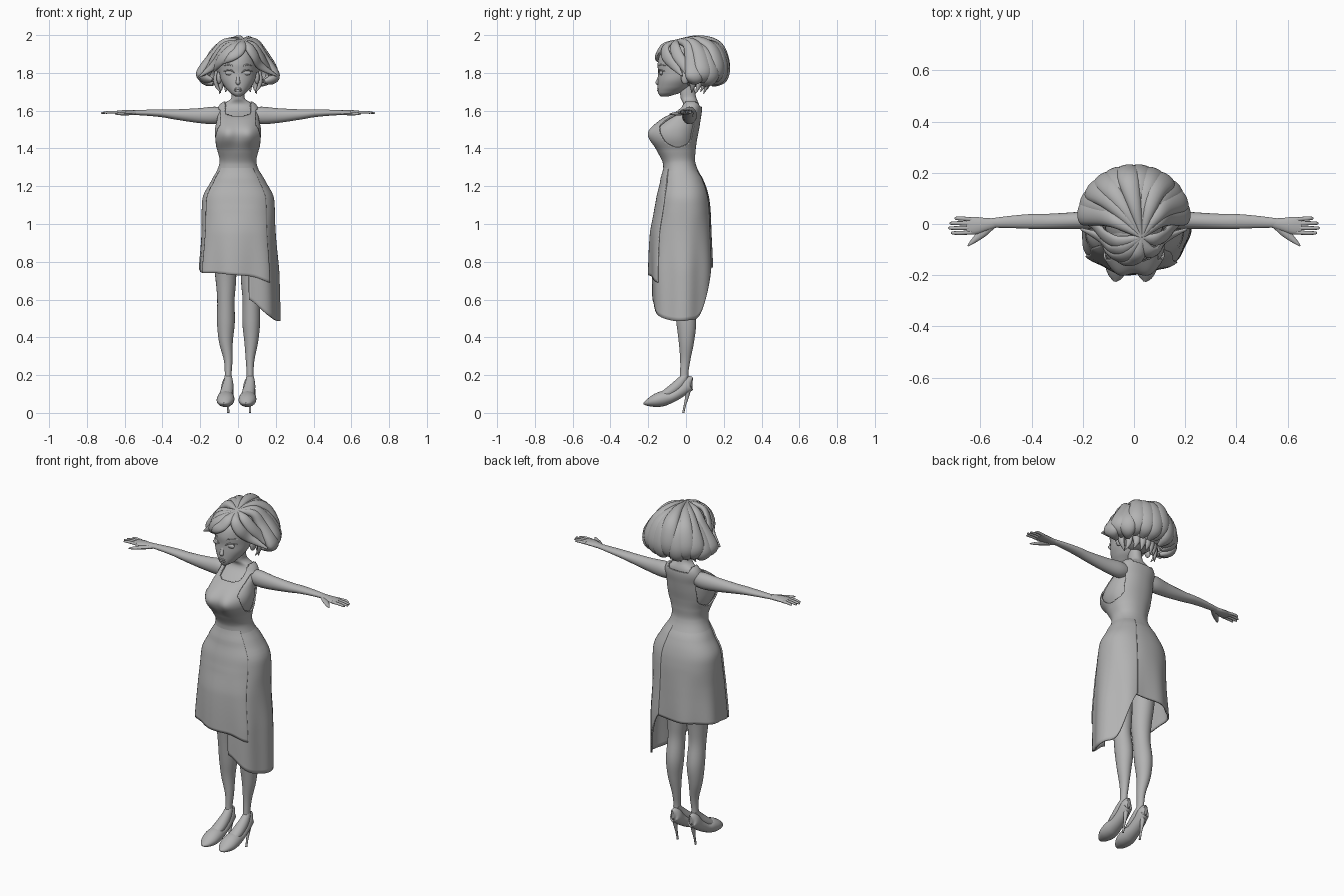
import bpy, bmesh, math
from mathutils import Vector, Matrix

cube = bpy.data.objects.get("Cube")
if cube:
    bpy.data.objects.remove(cube, do_unlink=True)

GREY = (0.45, 0.45, 0.45, 1)
clay = bpy.data.materials.new("clay grey")
clay.use_nodes = True
clay.diffuse_color = GREY
clay.node_tree.nodes["Principled BSDF"].inputs["Base Color"].default_value = GREY
made = []


def finish(name, bm, thick=0):
    bmesh.ops.recalc_face_normals(bm, faces=bm.faces[:])
    me = bpy.data.meshes.new(name)
    bm.to_mesh(me)
    bm.free()
    me.materials.append(clay)
    ob = bpy.data.objects.new(name, me)
    bpy.context.collection.objects.link(ob)
    if thick:
        mod = ob.modifiers.new("cloth thickness", 'SOLIDIFY')
        mod.thickness, mod.offset = thick, 0
    made.append(ob)


def grid(name, fn, nu, nv, closed=True, keep=None, thick=0):
    """Surface through fn(u, v); a closed one wraps in u and is capped."""
    bm = bmesh.new()
    cols = nu if closed else nu + 1
    rows = [[bm.verts.new(fn(i / nu, j / nv)) for i in range(cols)] for j in range(nv + 1)]
    for j in range(nv):
        for i in range(nu):
            k = (i + 1) % cols
            quad = [rows[j][i], rows[j][k], rows[j + 1][k], rows[j + 1][i]]
            if keep is None or keep(sum((v.co for v in quad), Vector()) / 4):
                bm.faces.new(quad)
    if closed and not thick:
        bm.faces.new(rows[0])
        bm.faces.new(rows[-1])
    if keep:
        bmesh.ops.delete(bm, geom=[v for v in bm.verts if not v.link_faces], context='VERTS')
        for _ in range(4):
            edge = [v for v in bm.verts if v.is_boundary]
            bmesh.ops.smooth_vert(bm, verts=edge, factor=0.5, use_axis_x=True,
                                  use_axis_y=True, use_axis_z=True)
    finish(name, bm, thick)


def spline(pts, i, u):
    a, b = pts[max(i - 1, 0)], pts[i]
    c, d = pts[i + 1], pts[min(i + 2, len(pts) - 1)]
    return [q + u * ((r - p) / 2 + u * (p - 2.5 * q + 2 * r - s / 2
            + u * (1.5 * (q - r) + (s - p) / 2))) for p, q, r, s in zip(a, b, c, d)]


def along(pts, t):
    i = min(int(t * (len(pts) - 1)), len(pts) - 2)
    return spline(pts, i, t * (len(pts) - 1) - i)


def tube(name, pts, out, nu=14, steps=5):
    """Swept oval; each point is x, y, z, half width, half thickness along out(p)."""
    def fn(u, v):
        p = along(pts, v)
        c = Vector(p[:3])
        t = Vector(along(pts, min(v + .01, 1))[:3]) - Vector(along(pts, max(v - .01, 0))[:3])
        side = t.cross(out(c)).normalized()
        n = side.cross(t).normalized()
        a = u * math.tau
        return c + side * max(p[3], .001) * math.cos(a) + n * max(p[4], .001) * math.sin(a)
    grid(name, fn, nu, steps * (len(pts) - 1))


def ball(name, loc, size):
    bm = bmesh.new()
    bmesh.ops.create_uvsphere(bm, u_segments=32, v_segments=20, radius=1,
                              matrix=Matrix.Translation(loc) @ Matrix.Diagonal((*size, 1)))
    finish(name, bm)


def section(rows, z, a, off=0, k=1.0):
    """Point at angle a on the oval at height z; rows hold z, half width, front y, back y."""
    i = 0
    while i < len(rows) - 2 and z < rows[i + 1][0]:
        i += 1
    u = (z - rows[i][0]) / (rows[i + 1][0] - rows[i][0])
    _, rx, yf, yb = spline(rows, i, min(max(u, 0), 1))
    c, s = math.cos(a), math.sin(a)
    x = (rx + off) * math.copysign(abs(c) ** k, c)
    y = (yf + yb) / 2 + ((yb - yf) / 2 + off) * math.copysign(abs(s) ** k, s)
    return Vector((x, y, z))


UP = lambda p: Vector((0, 0, 1))
BACK = lambda p: Vector((0, 1, 0))

# Torso and dress outline, top to bottom
BODY = [(1.76, .036, -.035, .045), (1.70, .036, -.035, .05), (1.66, .042, -.03, .06),
        (1.635, .084, -.018, .072), (1.60, .104, -.045, .075), (1.55, .115, -.125, .068),
        (1.50, .125, -.17, .06), (1.45, .122, -.172, .05), (1.39, .1, -.145, .042),
        (1.32, .09, -.113, .042), (1.22, .133, -.118, .085), (1.15, .172, -.135, .108),
        (1.08, .18, -.148, .118), (.95, .183, -.17, .124), (.75, .198, -.176, .13),
        (.48, .205, -.17, .12)]


def body(a, z, off):
    p = section(BODY, z, a, off, .9)
    if math.sin(a) < 0:
        for cx in (-.058, .058):
            p.y -= .025 * math.exp(-((p.x - cx) / .045) ** 2 - ((z - 1.475) / .055) ** 2)
    return p


grid("torso_and_neck", lambda u, v: body(u * math.tau, 1.05 + .7 * v, -.003), 64, 64)


def is_cloth(p):
    armhole = abs(p.x) > .094 and ((p.y + .045) / .09) ** 2 + ((p.z - 1.51) / .1) ** 2 < 1
    neckline = abs(p.x) < .064 and p.z > (1.57 + 3 * p.x ** 2 if p.y < .01 else 1.625)
    return not (armhole or neckline)


grid("bodice", lambda u, v: body(u * math.tau, 1.24 + .42 * v, .005), 128, 72,
     keep=is_cloth, thick=.008)


# Skirt panels, emerging from the bodice and overlapping, each with its own hem
def panel(name, a0, a1, off, hem):
    def fn(u, v):
        low = along([(h,) for h in hem], u)[0]
        z = 1.34 + (low - 1.34) * v
        a = math.radians(a0 + (a1 - a0) * u)
        drop = min((1.34 - z) / .1, 1)
        fold = .006 * math.sin(7 * a + 1) * min(max((1.05 - z) / .3, 0), 1)
        return body(a, z, -.004 + (.009 + off) * drop + fold)
    grid(name, fn, 48, 40, closed=False, thick=.008)


panel("front_skirt_panel", -147, -43, .011, [.74, .74, .73, .72, .69])
panel("left_long_panel", -76, 68, .006, [.6, .52, .49, .49, .53, .78])
panel("back_skirt_panel", 40, 218, .003, [.78, .77, .77, .76, .74])

# Head and face
HEAD = [(1.965, .012, -.04, .02), (1.94, .065, -.09, .08), (1.90, .092, -.135, .105),
        (1.85, .10, -.15, .11), (1.80, .098, -.147, .09), (1.76, .089, -.149, .05),
        (1.72, .066, -.15, .01), (1.69, .039, -.147, -.04), (1.676, .015, -.135, -.09)]
grid("head", lambda u, v: section(HEAD, 1.676 + .289 * v, u * math.tau), 48, 40)
tube("nose", [(0, -.14, 1.795, .008, .004), (0, -.147, 1.765, .009, .007),
              (0, -.152, 1.748, .012, .010), (0, -.145, 1.738, .007, .004)], BACK)
for part, z in (("upper_lip", 1.716), ("lower_lip", 1.706)):
    ball(part, (0, -.145, z), (.02, .008, .006))
for s, n in ((1, "left"), (-1, "right")):
    ball(n + "_eye", (s * .043, -.131, 1.80), (.026, .010, .013))
    tube(n + "_upper_lid", [(s * .016, -.142, 1.80, .002, .003), (s * .042, -.141, 1.815, .004, .004),
                            (s * .074, -.112, 1.808, .002, .003)], BACK, 8)
    tube(n + "_brow", [(s * .018, -.146, 1.832, .003, .002), (s * .045, -.136, 1.843, .004, .003),
                       (s * .076, -.108, 1.838, .002, .002)], BACK, 8)
    ball(n + "_ear", (s * .10, -.005, 1.775), (.014, .022, .035))

# Arms and hands
for s, n in ((1, "left"), (-1, "right")):
    tube(n + "_arm", [(s * .075, .02, 1.58, .034, .036), (s * .125, .018, 1.575, .04, .046),
                      (s * .21, .014, 1.574, .034, .039), (s * .33, .01, 1.58, .03, .027),
                      (s * .40, .01, 1.586, .029, .021), (s * .48, .008, 1.589, .024, .016),
                      (s * .56, .004, 1.59, .018, .012)], UP, 20)
    tube(n + "_palm", [(s * .54, .004, 1.59, .018, .012), (s * .58, -.002, 1.59, .026, .013),
                       (s * .62, -.006, 1.591, .034, .011), (s * .655, -.008, 1.591, .033, .007)], UP)
    for i, tip in enumerate((.702, .72, .725, .715)):
        y0, y1 = .018 - .017 * i, .022 - .019 * i
        tube(f"{n}_finger_{i + 1}", [(s * .635, y0, 1.591, .008, .008), (s * .68, y1, 1.592, .008, .007),
                                     (s * (tip - .006), y1, 1.588, .006, .005),
                                     (s * tip, y1, 1.587, .002, .002)], UP, 10)
    tube(n + "_thumb", [(s * .55, -.004, 1.587, .012, .010), (s * .59, -.034, 1.585, .017, .010),
                        (s * .632, -.07, 1.583, .009, .007), (s * .65, -.086, 1.583, .002, .002)], UP, 10)

# Legs, feet and heeled shoes
for s, n in ((1, "left"), (-1, "right")):
    hip, knee, ankle = s * .075 + .005, s * .067 + .003, s * .058 + .006
    toe = ankle - .022
    tube(n + "_leg", [(hip, -.015, 1.07, .075, .085), (hip, -.02, .85, .065, .075),
                      (knee, -.018, .70, .054, .058), (knee, -.014, .60, .046, .05),
                      (knee, .001, .48, .047, .052), (knee, .002, .38, .037, .041),
                      (ankle, -.004, .28, .023, .027), (ankle, -.01, .20, .018, .022),
                      (ankle, -.01, .13, .022, .03)], BACK, 24)
    tube(n + "_foot", [(ankle, -.002, .20, .018, .018), (ankle, -.035, .155, .027, .028),
                       (ankle - .008, -.085, .112, .034, .028), (toe, -.15, .072, .036, .02)], UP)
    # shoe stations: y, bottom, top, half width
    shoe = [(.033, .13, .185, .008), (.015, .115, .195, .028), (-.025, .085, .15, .034),
            (-.075, .055, .118, .039), (-.12, .036, .116, .046), (-.165, .03, .098, .045),
            (-.205, .036, .07, .028), (-.225, .046, .054, .006)]
    tube(n + "_shoe", [(ankle + (toe - ankle) * i / 7, y, (b + t) / 2, w, (t - b) / 2)
                       for i, (y, b, t, w) in enumerate(shoe)], UP, 20)
    tube(n + "_stiletto", [(ankle, .012, .145, .02, .02), (ankle, .006, .09, .011, .011),
                           (ankle, -.006, .04, .006, .006), (ankle, -.015, 0, .006, .006)], BACK, 12)

# Hair: under-layer, radiating locks, fringe and wisps
CROWN = (.03, -.05, 1.965)
RADIAL = lambda p: p - Vector((0, .02, 1.82))
ball("hair_base", (0, .035, 1.85), (.12, .145, .125))
LOCKS = 12
for i in range(LOCKS):
    a = math.radians(6 + 168 * i / (LOCKS - 1))
    back = math.sin(a)
    lift = .01 * math.sin(i * 2.4)
    path = [(*CROWN, .008, .012)]
    for r, z, w, t, swirl in ((.42, 1.95 + .018 * back, .026, .022, .1),
                              (.66 + .13 * back, 1.88 + .055 * back, .042, .028, .05),
                              (1, 1.79 + .055 * back, .05, .03, 0),
                              (.95, 1.765 + .01 * back, .042, .026, -.03),
                              (.72, 1.755 - .012 * back, .012, .01, -.1)):
        turn = a + swirl * math.cos(a)
        mix = max(0, 1 - r * 1.3)
        path.append((.19 * r * math.cos(turn) + CROWN[0] * mix,
                     .025 + .178 * r * math.sin(turn) + (CROWN[1] - .025) * mix, z + lift, w, t))
    tube(f"hair_lock_{i + 1}", path, RADIAL, 16)

FRINGE = [[(.02, -.112, 1.945), (0, -.14, 1.912), (-.04, -.146, 1.882), (-.085, -.122, 1.85)],
          [(-.015, -.11, 1.94), (-.06, -.13, 1.9), (-.1, -.103, 1.855), (-.125, -.06, 1.81)],
          [(-.04, -.095, 1.945), (-.085, -.1, 1.9), (-.13, -.055, 1.838), (-.205, -.02, 1.78)],
          [(-.06, -.07, 1.95), (-.115, -.045, 1.895), (-.155, 0, 1.825), (-.205, .015, 1.77)],
          [(.055, -.105, 1.94), (.088, -.105, 1.89), (.118, -.06, 1.838), (.205, -.02, 1.785)],
          [(.08, -.06, 1.945), (.12, -.045, 1.895), (.158, 0, 1.825), (.205, .02, 1.77)]]
for i, pts in enumerate(FRINGE):
    sizes = ((.026, .015), (.03, .014), (.025, .015), (.005, .005))
    tube(f"fringe_lock_{i + 1}", [(*CROWN, .01, .012)] + [p + w for p, w in zip(pts, sizes)], RADIAL)
for s, n in ((1, "left"), (-1, "right")):
    tube(n + "_cheek_wisp", [(s * .105, .03, 1.84, .014, .01), (s * .118, .035, 1.77, .02, .012),
                             (s * .112, .035, 1.73, .014, .01), (s * .09, .03, 1.695, .002, .002)], RADIAL)
for i in range(7):
    x = -.09 + .03 * i
    y = .11 - 6 * x * x
    tube(f"nape_wisp_{i + 1}", [(x, y, 1.78, .022, .016), (x, y + .005, 1.735, .017, .012),
                                (x * 1.1, y - .012, 1.69 + .01 * (i % 2), .002, .002)], RADIAL, 10)

bpy.ops.object.select_all(action='DESELECT')
for ob in made:
    ob.select_set(True)
bpy.context.view_layer.objects.active = made[0]
bpy.ops.object.shade_smooth_by_angle(angle=math.radians(50))
